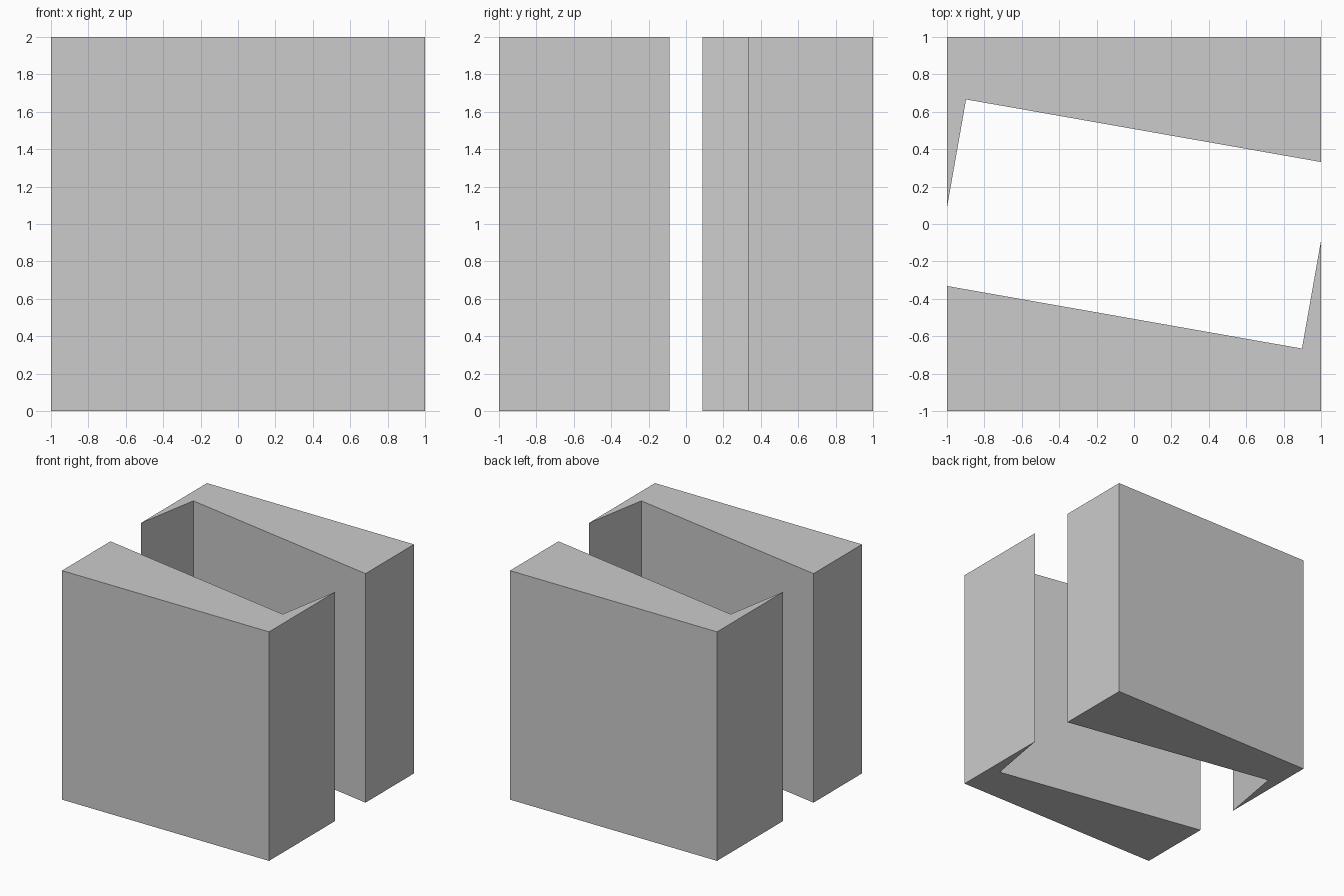
import bpy, bmesh
from math import sin, cos, tan, radians

if "Cube" in bpy.data.objects:
    bpy.data.objects.remove(bpy.data.objects["Cube"])

# A 2-unit cube split by a 2 x 1 rectangular slot turned 10 degrees
A = radians(10)
cx, cy = -cos(A) + 0.5 * sin(A), sin(A) + 0.5 * cos(A)   # slot corner
profile = [
    (-1, 1),
    (-1, cy - (cx + 1) / tan(A)),
    (cx, cy),
    (1, cy - (1 - cx) * tan(A)),
    (1, 1),
]


def prism(name, points, height):
    bm = bmesh.new()
    face = bm.faces.new([bm.verts.new((x, y, 0)) for x, y in points])
    ext = bmesh.ops.extrude_face_region(bm, geom=[face], use_keep_orig=True)
    top = [v for v in ext["geom"] if isinstance(v, bmesh.types.BMVert)]
    bmesh.ops.translate(bm, verts=top, vec=(0, 0, height))
    bmesh.ops.recalc_face_normals(bm, faces=bm.faces)
    mesh = bpy.data.meshes.new(name)
    bm.to_mesh(mesh)
    bm.free()
    obj = bpy.data.objects.new(name, mesh)
    bpy.context.collection.objects.link(obj)
    return obj


# Back half, and the front half as its half-turn copy
for name, s in (("back_block", 1), ("front_block", -1)):
    prism(name, [(s * x, s * y) for x, y in profile], 2)
